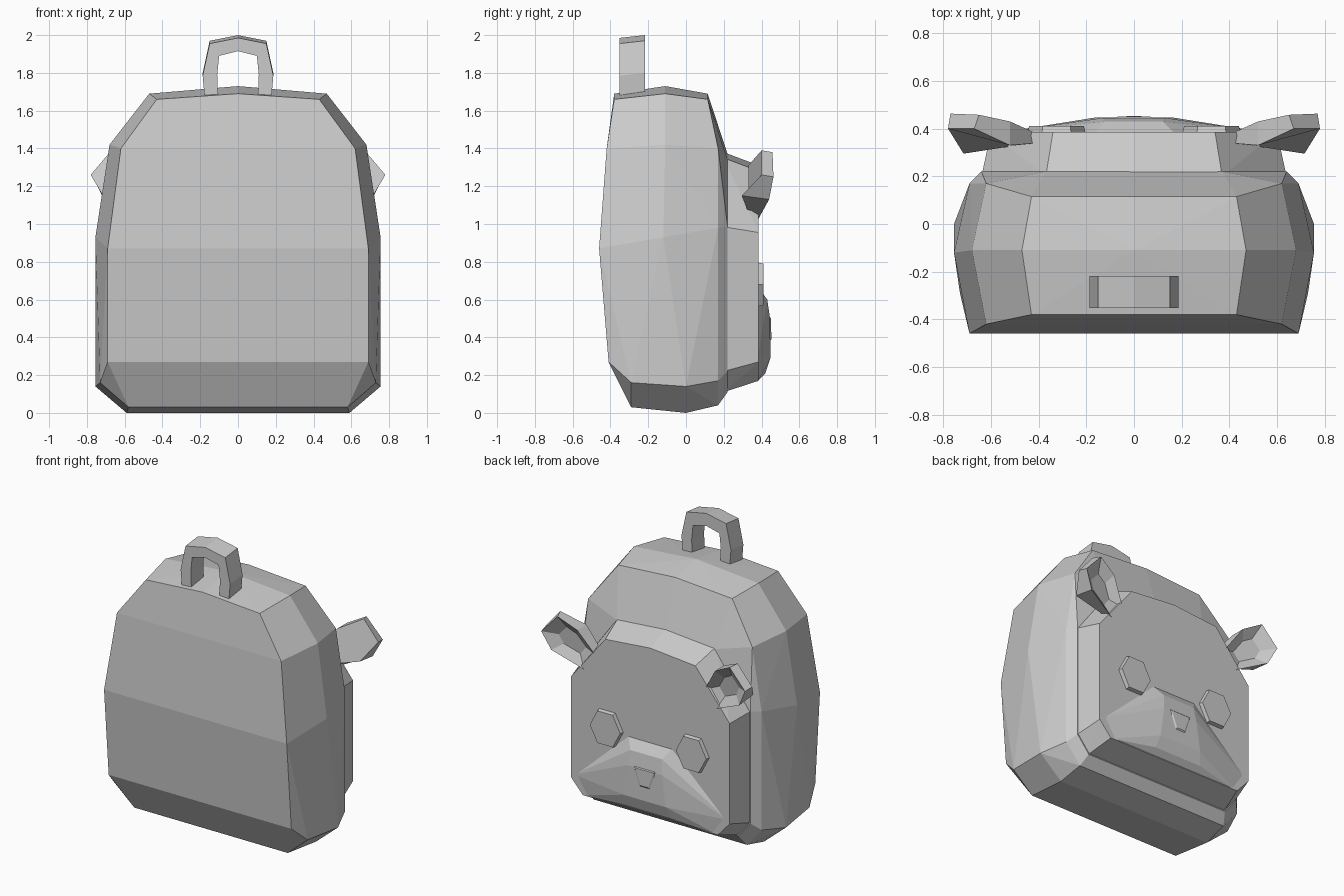
import bpy, bmesh, math

if "Cube" in bpy.data.objects:
    bpy.data.objects.remove(bpy.data.objects["Cube"])


def finish(name, bm):
    bmesh.ops.recalc_face_normals(bm, faces=bm.faces[:])
    mesh = bpy.data.meshes.new(name)
    bm.to_mesh(mesh)
    bm.free()
    ob = bpy.data.objects.new(name, mesh)
    bpy.context.collection.objects.link(ob)
    return ob


def hull(name, half):
    """Faceted convex solid from the points of its right half."""
    bm = bmesh.new()
    pts = half + [(-x, y, z) for x, y, z in half if x > 0]
    vs = [bm.verts.new(p) for p in pts]
    res = bmesh.ops.convex_hull(bm, input=vs)
    junk = {g for g in res["geom_interior"] + res["geom_unused"]
            if isinstance(g, bmesh.types.BMVert)}
    bmesh.ops.delete(bm, geom=list(junk), context='VERTS')
    bmesh.ops.dissolve_limit(bm, angle_limit=math.radians(1.5),
                             verts=bm.verts[:], edges=bm.edges[:])
    return finish(name, bm)


# Main bag: carrying panel, widest ring, rear ring and rear lip
hull("bag_body", [
    (.58, -.29, .03), (.69, -.41, .27), (.69, -.46, .87), (.62, -.42, 1.40),
    (.43, -.38, 1.66), (0, -.38, 1.69),
    (.73, -.29, .16), (.59, 0, 0), (.755, 0, .14), (.755, -.12, .93),
    (.68, -.11, 1.42), (.47, -.11, 1.69), (0, -.11, 1.73),
    (.58, .17, .04), (.69, .17, .17), (.69, .17, .98), (.62, .17, 1.40),
    (.43, .115, 1.66), (0, .115, 1.69), (0, .17, 1.45),
    (.55, .22, .11), (.64, .22, .22), (.64, .22, .985), (.37, .22, 1.34),
    (0, .22, 1.37)])

# Face-shaped pocket on the rear
hull("pocket", [
    (.55, .20, .11), (.64, .20, .22), (.64, .20, .985), (.37, .20, 1.35),
    (0, .20, 1.38),
    (.51, .385, .17), (.60, .385, .27), (.60, .385, .955), (.34, .385, 1.28),
    (0, .385, 1.31)])

# Low muzzle swelling out of the pocket
hull("muzzle", [
    (.17, .38, .67), (.58, .38, .29), (.50, .38, .17), (.12, .43, .60),
    (.13, .445, .50), (.16, .447, .29), (.27, .425, .30), (.18, .42, .21)])

# Small nose on the muzzle
hull("nose", [
    (.10, .43, .52), (.06, .43, .36), (.07, .45, .50), (.03, .452, .39)])

# Hexagonal eyes
for side, label in ((1, "right"), (-1, "left")):
    bm = bmesh.new()
    rings = []
    for y, r in ((.37, .125), (.41, .115)):
        rings.append([bm.verts.new((side * .325 + r * math.cos(i * math.pi / 3), y,
                                    .68 + r * 1.1 * math.sin(i * math.pi / 3)))
                      for i in range(6)])
    for i in range(6):
        j = (i + 1) % 6
        bm.faces.new((rings[0][i], rings[0][j], rings[1][j], rings[1][i]))
    for r in rings:
        bm.faces.new(r)
    finish(label + "_eye", bm)

# Cupped ears: front ring, rear rim, sunken inner ring
front = [(.40, .34, 1.17), (.49, .33, 1.06), (.715, .295, 1.15),
         (.78, .40, 1.26), (.67, .40, 1.39), (.52, .33, 1.31)]
rim = [(.41, .38, 1.14), (.50, .385, 1.03), (.71, .44, 1.13),
       (.77, .463, 1.25), (.65, .458, 1.38), (.52, .43, 1.31)]
centre = [sum(p[k] for p in rim) / 6 for k in range(3)]
cup = [tuple(c + .5 * (p[k] - c) - (.045 if k == 1 else 0)
             for k, c in enumerate(centre)) for p in rim]
for side, label in ((1, "right"), (-1, "left")):
    bm = bmesh.new()
    rings = [[bm.verts.new((side * x, y, z)) for x, y, z in ring]
             for ring in (front, rim, cup)]
    for a, b in zip(rings, rings[1:]):
        for i in range(6):
            j = (i + 1) % 6
            bm.faces.new((a[i], a[j], b[j], b[i]))
    bm.faces.new(rings[0])
    bm.faces.new(rings[-1])
    finish(label + "_ear", bm)

# Carry handle: arched band with a square section
outer = [(.175, 1.66), (.187, 1.80), (.15, 1.97), (0, 2.0)]
inner = [(.105, 1.66), (.11, 1.79), (.10, 1.89), (0, 1.915)]
arch = [p + [(-x, z) for x, z in p[-2::-1]] for p in (outer, inner)]
bm = bmesh.new()
sections = []
for (ox, oz), (ix, iz) in zip(*arch):
    sections.append([bm.verts.new(p) for p in (
        (ox, -.352, oz - .015), (ox, -.218, oz), (ix, -.218, iz), (ix, -.352, iz))])
for a, b in zip(sections, sections[1:]):
    for i in range(4):
        j = (i + 1) % 4
        bm.faces.new((a[i], a[j], b[j], b[i]))
bm.faces.new(sections[0])
bm.faces.new(sections[-1])
finish("carry_handle", bm)
